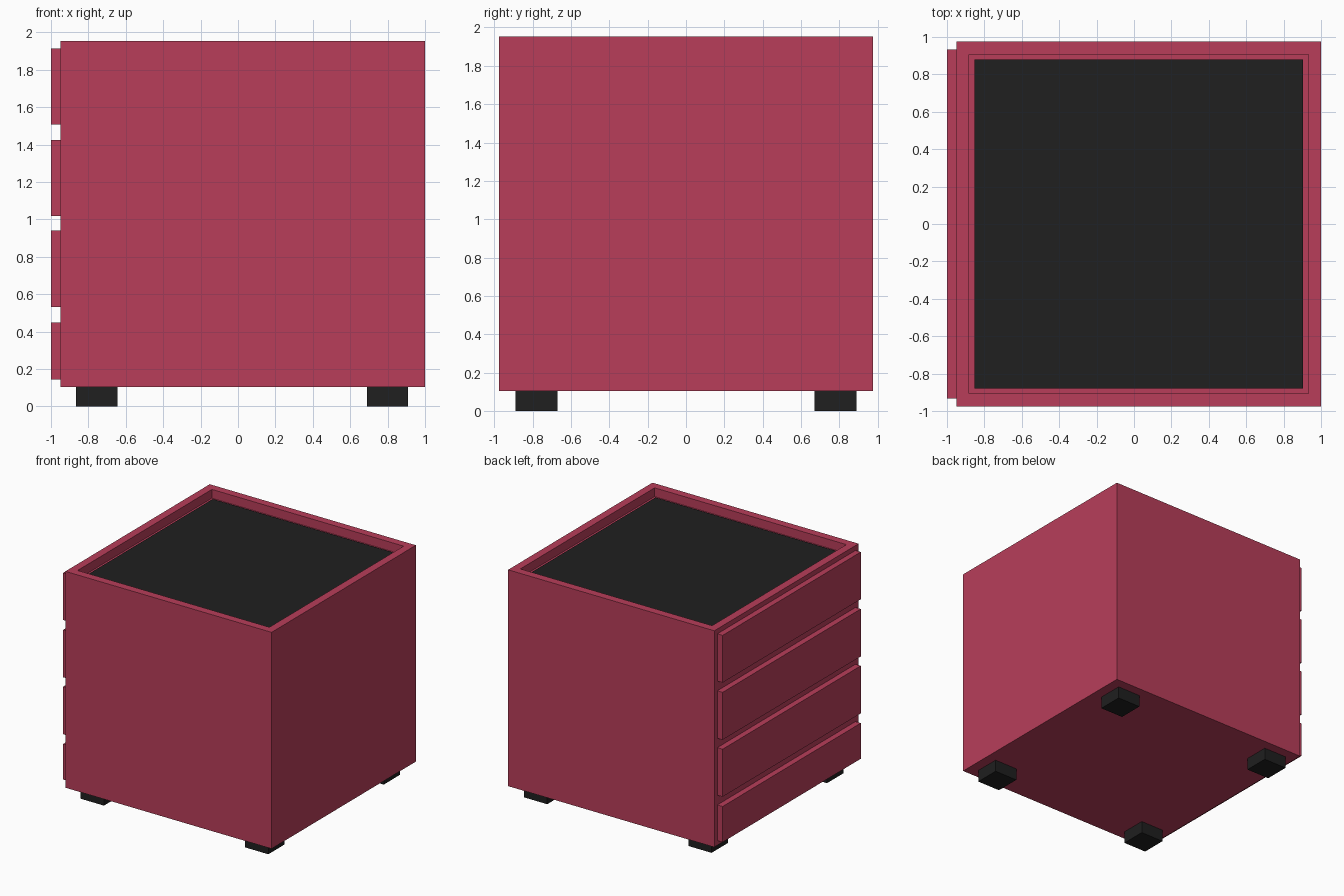
import bpy, bmesh
from mathutils import Vector

if "Cube" in bpy.data.objects:
    bpy.data.objects.remove(bpy.data.objects["Cube"])


def material(name, rgb):
    m = bpy.data.materials.new(name)
    m.diffuse_color = (*rgb, 1)
    m.use_nodes = True
    m.node_tree.nodes["Principled BSDF"].inputs["Base Color"].default_value = m.diffuse_color
    return m


RED = material("red_paint", (0.48, 0.048, 0.102))
BLACK = material("black", (0.014, 0.014, 0.014))


def box(name, lo, hi, mat, recess=None):
    """Box from corner to corner; recess=(rim, depth) sinks a tray in its top."""
    lo, hi = Vector(lo), Vector(hi)
    bm = bmesh.new()
    bmesh.ops.create_cube(bm, size=1)
    for v in bm.verts:
        v.co = (lo + hi) / 2 + v.co * (hi - lo)
    if recess:
        bm.normal_update()
        top = max(bm.faces, key=lambda f: f.normal.z)
        bmesh.ops.inset_region(bm, faces=[top], thickness=recess[0])
        floor = bmesh.ops.extrude_discrete_faces(bm, faces=[top])["faces"][0]
        for v in floor.verts:
            v.co.z -= recess[1]
    bmesh.ops.recalc_face_normals(bm, faces=bm.faces)
    mesh = bpy.data.meshes.new(name)
    bm.to_mesh(mesh)
    bm.free()
    mesh.materials.append(mat)
    obj = bpy.data.objects.new(name, mesh)
    bpy.context.collection.objects.link(obj)
    return obj


# Cabinet body with a sunken top
X0, X1, Y, Z0, Z1, RIM = -0.95, 1.0, 0.975, 0.104, 1.954, 0.096
box("cabinet_body", (X0, -Y, Z0), (X1, Y, Z1), RED, recess=(RIM, 0.075))

# Black mat lying in the sunken top
box("top_mat", (X0 + RIM, -Y + RIM, Z1 - 0.075),
    (X1 - RIM, Y - RIM, Z1 - 0.064), BLACK)

# Four drawer fronts on the left side, the lowest one shorter
for i, (a, b) in enumerate([(0.144, 0.449), (0.532, 0.939),
                            (1.019, 1.425), (1.508, 1.912)]):
    box(f"drawer_front_{i + 1}", (-1.0, -0.933, a), (X0, 0.933, b), RED)

# Four square feet
for x, side in ((-0.755, "left"), (0.8, "right")):
    for y, end in ((-0.78, "front"), (0.78, "back")):
        box(f"foot_{end}_{side}", (x - 0.11, y - 0.11, 0),
            (x + 0.11, y + 0.11, Z0), BLACK)
